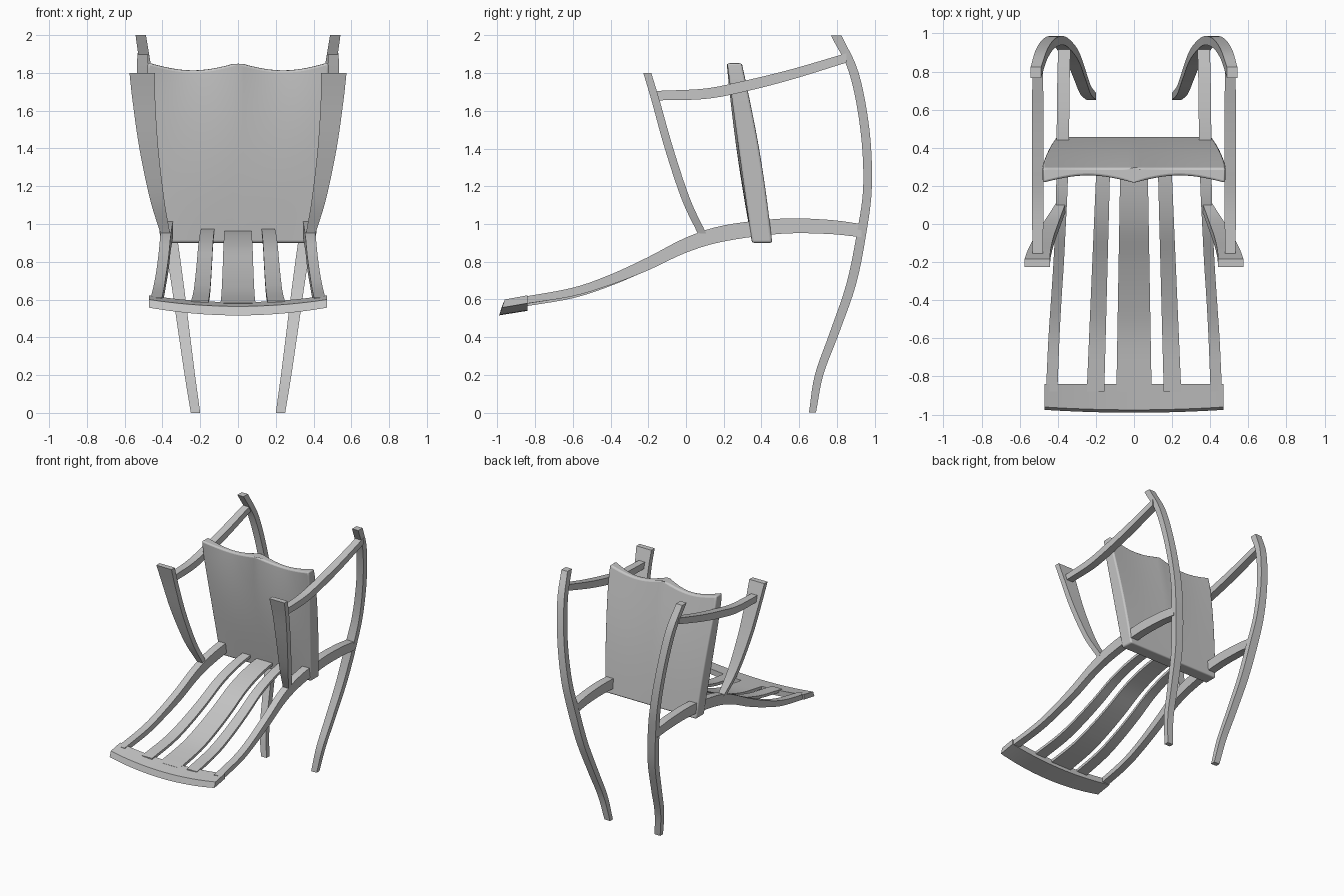
import bpy
import bmesh
import math
from mathutils import Vector

cube = bpy.data.objects.get("Cube")
if cube:
    bpy.data.objects.remove(cube)

grey = bpy.data.materials.new("plain_grey")
grey.use_nodes = True
colour = (0.56, 0.56, 0.56, 1)
grey.diffuse_color = colour
grey.node_tree.nodes["Principled BSDF"].inputs["Base Color"].default_value = colour


def loft(name, rings, mirror=False, bevel=0):
    """Skin a list of closed rings and cap both ends."""
    bm = bmesh.new()
    loops = [[bm.verts.new(p) for p in ring] for ring in rings]
    n = len(loops[0])
    for a, b in zip(loops, loops[1:]):
        for i in range(n):
            j = (i + 1) % n
            bm.faces.new((a[i], a[j], b[j], b[i]))
    bm.faces.new(loops[0][::-1])
    bm.faces.new(loops[-1])
    bmesh.ops.recalc_face_normals(bm, faces=bm.faces)
    mesh = bpy.data.meshes.new(name)
    bm.to_mesh(mesh)
    bm.free()
    mesh.materials.append(grey)
    obj = bpy.data.objects.new(name, mesh)
    bpy.context.collection.objects.link(obj)
    if mirror:
        obj.modifiers.new("mirror", "MIRROR").use_mirror_merge = False
    if bevel:
        mod = obj.modifiers.new("soft_edge", "BEVEL")
        mod.width = bevel
        mod.segments = 3
        mod.limit_method = "ANGLE"
        mod.angle_limit = math.radians(50)
    bpy.ops.object.select_all(action="DESELECT")
    obj.select_set(True)
    bpy.context.view_layer.objects.active = obj
    bpy.ops.object.shade_smooth_by_angle(angle=math.radians(35))
    return obj


def spline(keys, steps=5):
    """Smooth curve through keys of any dimension."""
    pts = [Vector(k) for k in keys]
    pts = [2 * pts[0] - pts[1]] + pts + [2 * pts[-1] - pts[-2]]
    out = []
    for a, b, c, d in zip(pts, pts[1:], pts[2:], pts[3:]):
        for s in range(steps):
            t = s / steps
            out.append(0.5 * (2 * b + (c - a) * t + (2 * a - 5 * b + 4 * c - d) * t ** 2
                              + (3 * b - a - 3 * c + d) * t ** 3))
    return out + [pts[-2]]


def bar(name, keys, depth_axis, mirror=True):
    """Curved bar: each key is x, y, z, width in x, thickness along depth_axis."""
    axis = Vector(depth_axis)
    rings = []
    for x, y, z, w, t in spline(keys):
        side, up = Vector((w / 2, 0, 0)), axis * t / 2
        c = Vector((x, y, z))
        rings.append([c - side - up, c + side - up, c + side + up, c - side + up])
    return loft(name, rings, mirror)


Y, Z = (0, 1, 0), (0, 0, 1)

# Long bowed legs
bar("bowed_leg", [
    (0.225, 0.67, 0, 0.05, 0.037), (0.255, 0.705, 0.2, 0.055, 0.045),
    (0.285, 0.785, 0.42, 0.06, 0.05), (0.32, 0.875, 0.68, 0.065, 0.052),
    (0.36, 0.93, 0.95, 0.07, 0.05), (0.4, 0.962, 1.2, 0.065, 0.046),
    (0.445, 0.948, 1.5, 0.06, 0.048), (0.485, 0.89, 1.8, 0.06, 0.05),
    (0.515, 0.795, 2, 0.055, 0.056)], Y)

# Side rails of the seat
rail = [
    (0.365, 0.93, 0.965, 0.065, 0.07), (0.37, 0.75, 0.985, 0.065, 0.075),
    (0.373, 0.5, 0.988, 0.065, 0.08), (0.378, 0.2, 0.95, 0.06, 0.085),
    (0.385, 0, 0.888, 0.055, 0.08), (0.395, -0.2, 0.79, 0.055, 0.07),
    (0.408, -0.4, 0.705, 0.055, 0.055), (0.42, -0.6, 0.64, 0.058, 0.045),
    (0.432, -0.88, 0.592, 0.06, 0.038)]
bar("side_rail", rail, Z)


# Seat slats follow the rails a little lower
def slat(name, x_back, x_front, w_back, w_front, drop, mirror):
    keys = []
    for y, z in [(0.42, 0.985)] + [(k[1], k[2]) for k in rail[3:]]:
        f = (0.42 - y) / 1.3
        keys.append((x_back + (x_front - x_back) * f, y, z - drop,
                     w_back + (w_front - w_back) * f, 0.022))
    bar(name, keys, Z, mirror)


slat("outer_slat", 0.157, 0.202, 0.07, 0.092, 0.01, True)
slat("middle_slat", 0, 0, 0.14, 0.185, 0.022, False)

# Curved front rail
rings = []
for i in range(25):
    x = -0.47 + 0.94 * i / 24
    c = 1 - (x / 0.47) ** 2
    rings.append([(x, -0.96 - 0.015 * c, 0.6 - 0.036 * c),
                  (x, -0.975 - 0.015 * c, 0.557 - 0.041 * c),
                  (x, -0.84, 0.58 - 0.04 * c),
                  (x, -0.84, 0.622 - 0.036 * c)])
loft("front_rail", rings)

# Flared arm supports
bar("arm_support", [
    (0.385, 0.085, 0.95, 0.05, 0.045), (0.428, 0, 1.13, 0.075, 0.045),
    (0.472, -0.09, 1.4, 0.1, 0.045), (0.498, -0.16, 1.65, 0.12, 0.043),
    (0.507, -0.205, 1.8, 0.135, 0.042)], Y)

# Armrests
bar("armrest", [
    (0.505, -0.155, 1.68, 0.055, 0.05), (0.505, 0.1, 1.69, 0.06, 0.055),
    (0.505, 0.3, 1.728, 0.06, 0.058), (0.505, 0.55, 1.79, 0.06, 0.055),
    (0.505, 0.85, 1.88, 0.055, 0.05)], Z)

# Padded backrest with a scalloped top edge
rings = []
across, up = 32, 28
for j in range(up + 1):
    v = j / up
    half = 0.41 + 0.08 * v - 0.012 * v ** 12
    front, back = [], []
    for i in range(across + 1):
        u = -1 + 2 * i / across
        scallop = math.sin(math.pi * abs(u))
        z = 0.9 + v * (0.955 - 0.042 * scallop)
        pad = 0.012 * math.sin(math.pi * v) * math.cos(math.pi * u / 2)
        front.append((u * half, 0.35 - 0.135 * v + 0.04 * scallop * v ** 3 - pad, z))
        back.append((u * half, 0.457 - 0.162 * v + 0.015 * math.sin(math.pi * v), z))
    rings.append(front + back[::-1])
loft("padded_backrest", rings, bevel=0.012)
